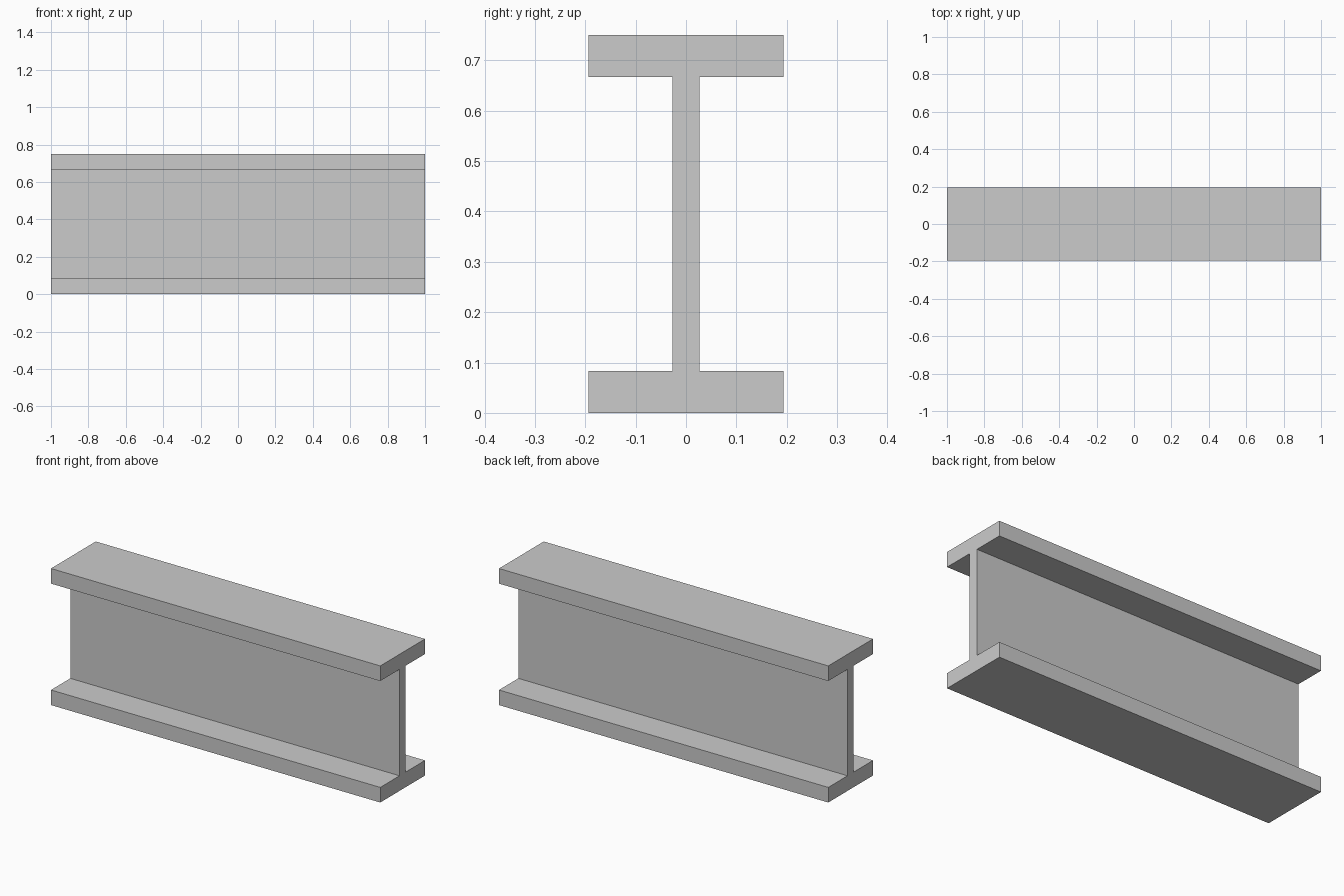
import bpy, bmesh

if "Cube" in bpy.data.objects:
    bpy.data.objects.remove(bpy.data.objects["Cube"])

LENGTH, HEIGHT = 2.0, 0.75
FLANGE_HALF, FLANGE_T, WEB_HALF = 0.194, 0.083, 0.027

# Right half of the I-section (y, z), mirrored to close the profile
half = [(FLANGE_HALF, 0), (FLANGE_HALF, FLANGE_T), (WEB_HALF, FLANGE_T),
        (WEB_HALF, HEIGHT - FLANGE_T), (FLANGE_HALF, HEIGHT - FLANGE_T),
        (FLANGE_HALF, HEIGHT)]
profile = half + [(-y, z) for y, z in reversed(half)]

# Beam: extrude the section along x
bm = bmesh.new()
end = bm.faces.new([bm.verts.new((-LENGTH / 2, y, z)) for y, z in profile])
ext = bmesh.ops.extrude_face_region(bm, geom=[end], use_keep_orig=True)
verts = [g for g in ext["geom"] if isinstance(g, bmesh.types.BMVert)]
bmesh.ops.translate(bm, verts=verts, vec=(LENGTH, 0, 0))
bmesh.ops.recalc_face_normals(bm, faces=bm.faces)

mesh = bpy.data.meshes.new("i_beam")
bm.to_mesh(mesh)
bm.free()
bpy.context.collection.objects.link(bpy.data.objects.new("i_beam", mesh))
